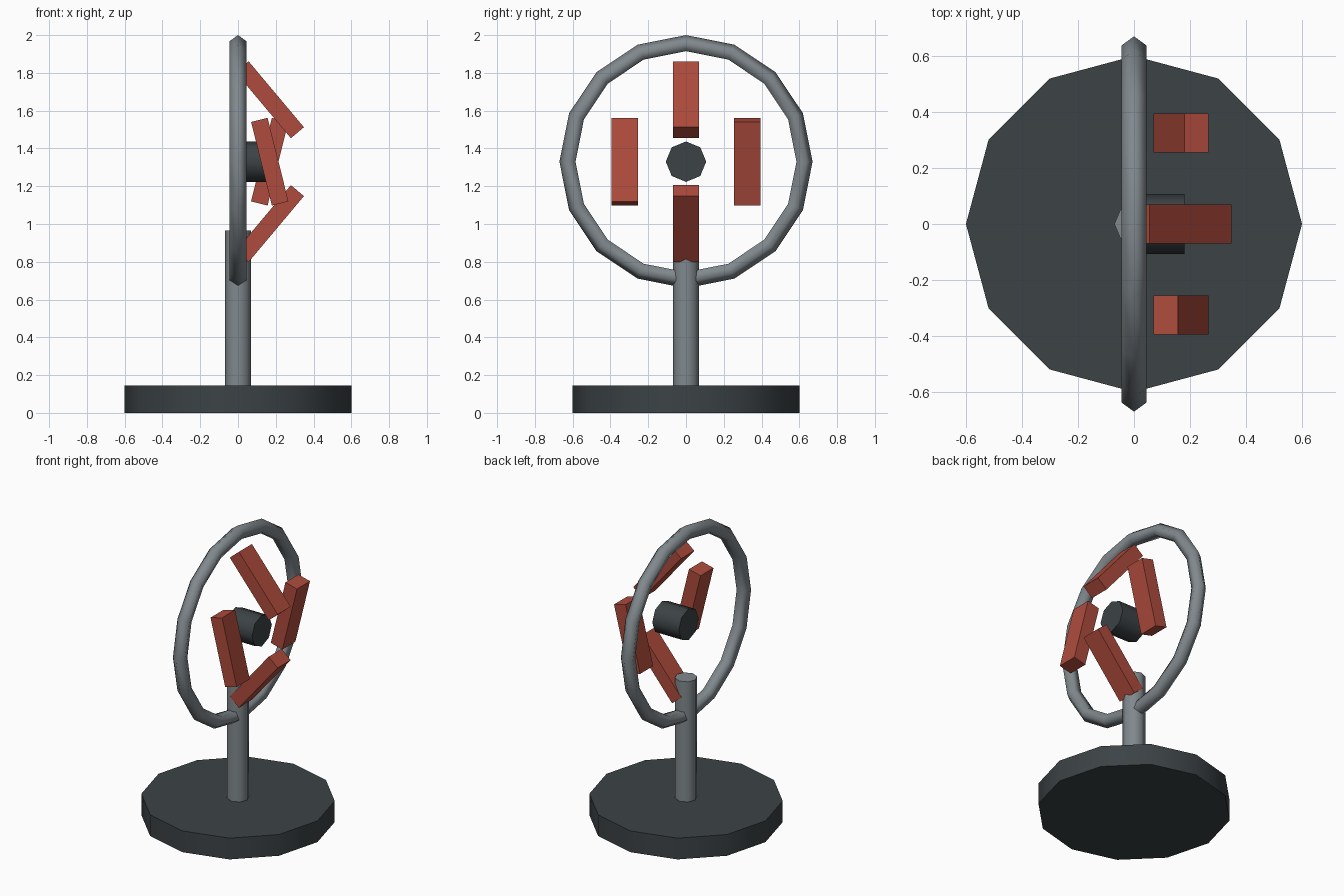
import bpy
from math import radians, pi

if "Cube" in bpy.data.objects:
    bpy.data.objects.remove(bpy.data.objects["Cube"])

HUB_Z = 1.33


def material(name, rgb):
    m = bpy.data.materials.new(name)
    m.diffuse_color = (*rgb, 1)
    m.use_nodes = True
    m.node_tree.nodes["Principled BSDF"].inputs["Base Color"].default_value = m.diffuse_color
    return m


DARK = material("dark_metal", (0.045, 0.055, 0.06))
STEEL = material("steel", (0.22, 0.25, 0.27))
RED = material("red_paint", (0.42, 0.07, 0.045))


def finish(name, mat, smooth=None):
    ob = bpy.context.object
    ob.name = name
    ob.data.materials.append(mat)
    if smooth:
        bpy.ops.object.shade_smooth_by_angle(angle=radians(smooth))
    return ob


def cylinder(name, sides, radius, depth, loc, mat, rot=(0, 0, 0)):
    bpy.ops.mesh.primitive_cylinder_add(vertices=sides, radius=radius, depth=depth,
                                        location=loc, rotation=rot)
    return finish(name, mat, 50)


def blade(name, y, z, tilt):
    bpy.ops.mesh.primitive_cube_add(size=1, location=(0.168, y, z),
                                    rotation=(0, radians(tilt), 0))
    bpy.context.object.scale = (0.09, 0.14, 0.456)
    return finish(name, RED)


# Base disc and post
cylinder("base", 12, 0.6, 0.145, (0, 0, 0.0725), DARK)
cylinder("post", 8, 0.07, 0.825, (0, 0, 0.5525), STEEL)

# Guard ring, standing in the side plane
bpy.ops.mesh.primitive_torus_add(major_segments=16, minor_segments=5,
                                 major_radius=0.623, minor_radius=0.047,
                                 location=(0, 0, HUB_Z), rotation=(0, pi / 2, 0))
finish("guard_ring", STEEL, 80)

# Hub along x
cylinder("hub", 8, 0.107, 0.2, (0.08, 0, HUB_Z), DARK, (0, pi / 2, 0))

# Four blades: opposite ones tilt in opposite directions
for side, up, name in ((1, "upper", "top"), (-1, "lower", "bottom")):
    blade(up + "_blade", 0, HUB_Z + side * 0.328, -40 * side)
for side, name in ((-1, "near"), (1, "far")):
    blade(name + "_blade", side * 0.325, HUB_Z, 14 * side)
